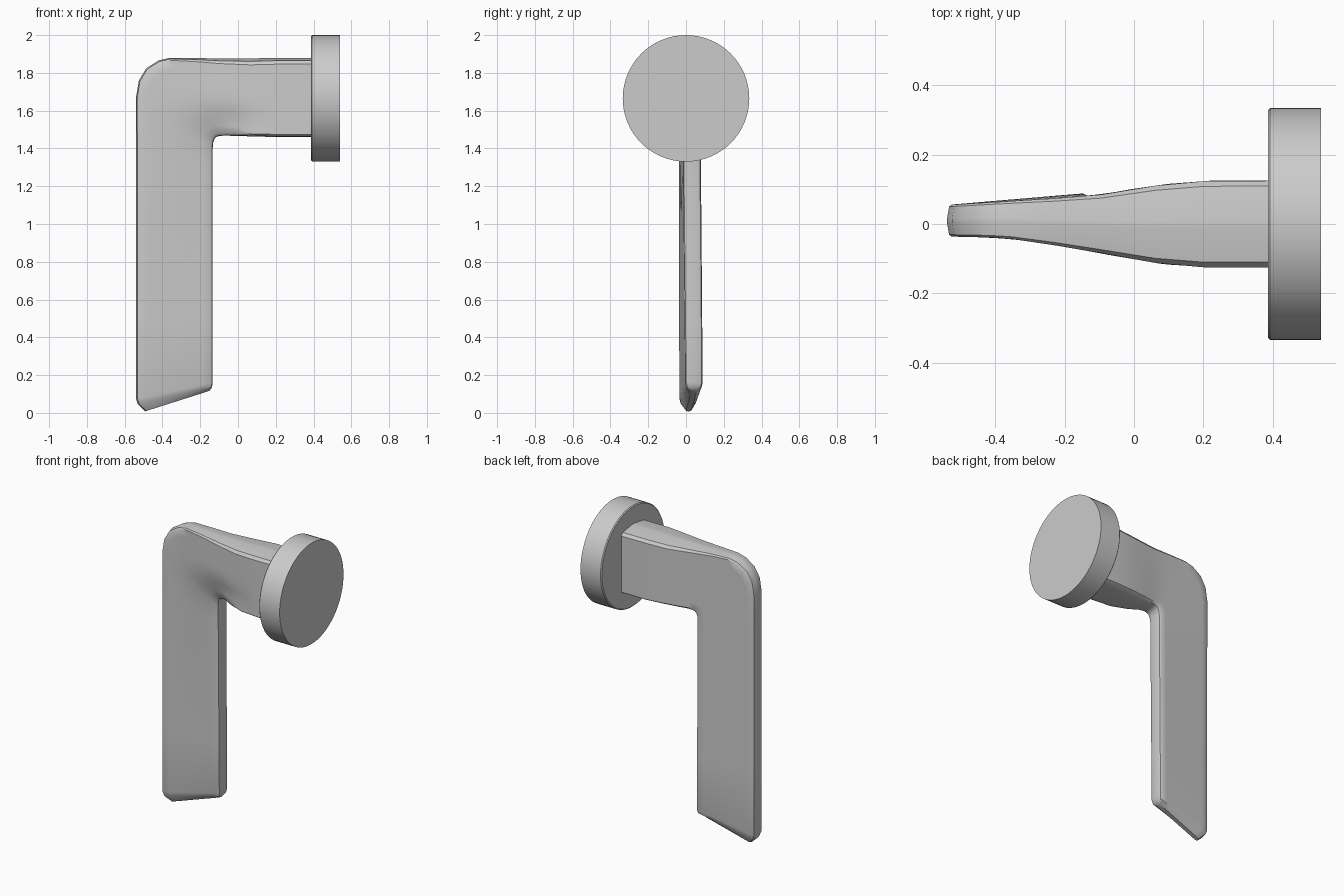
import bpy, bmesh, math
from mathutils import Vector

cube = bpy.data.objects.get("Cube")
if cube:
    bpy.data.objects.remove(cube)

metal = bpy.data.materials.new("satin_grey")
metal.use_nodes = True
grey = (0.6, 0.6, 0.6, 1)
metal.diffuse_color = grey
metal.node_tree.nodes["Principled BSDF"].inputs["Base Color"].default_value = grey


def finish(name, bm, angle):
    bmesh.ops.recalc_face_normals(bm, faces=bm.faces)
    mesh = bpy.data.meshes.new(name)
    bm.to_mesh(mesh)
    bm.free()
    mesh.materials.append(metal)
    obj = bpy.data.objects.new(name, mesh)
    bpy.context.collection.objects.link(obj)
    bpy.ops.object.select_all(action="DESELECT")
    obj.select_set(True)
    bpy.context.view_layer.objects.active = obj
    bpy.ops.object.shade_smooth_by_angle(angle=math.radians(angle))
    return obj


def smooth(a, b, v):
    t = min(1, max(0, (v - a) / (b - a)))
    return t * t * (3 - 2 * t)


def lookup(table, x):
    for (x0, y0), (x1, y1) in zip(table, table[1:]):
        if x <= x1:
            return y0 + (y1 - y0) * max(0, x - x0) / (x1 - x0)
    return table[-1][1]


# Thickness of the lever: thin twisted blade growing into a thick neck
FRONT = [(-.54, -.036), (-.38, -.04), (-.3, -.05), (-.2, -.066), (-.1, -.083),
         (0, -.104), (.08, -.115), (.17, -.125), (.4, -.125)]
BACK = [(-.54, .055), (-.13, .08), (-.08, .087), (0, .102), (.1, .116), (.22, .125), (.4, .125)]


def depth(x, z):
    along = min(1, max(0, (x + .54) / .41))
    low = 1 - smooth(0, 1.4, z)
    blade_front = -.037 + along * (.022 + .013 * low)
    w = max(smooth(1.38, 1.68, z), smooth(-.16, .08, x))
    front = blade_front * (1 - w) + lookup(FRONT, x) * w
    back = lookup(BACK, x) + .01 * along * low * (x < -.1)
    return front, back


# Sections along the lever: inner edge (x, z), outer edge (x, z), thickness scale
SECTIONS = [
    (.40, 1.46, .40, 1.88, 1), (.22, 1.46, .2, 1.88, 1), (.1, 1.463, .06, 1.876, 1),
    (0, 1.466, -.1, 1.876, 1), (-.07, 1.468, -.24, 1.879, 1), (-.1, 1.466, -.36, 1.88, 1),
    (-.115, 1.46, -.42, 1.866, 1), (-.125, 1.45, -.485, 1.825, 1),
    (-.132, 1.43, -.525, 1.76, 1), (-.134, 1.4, -.54, 1.67, 1),
    (-.134, 1.3, -.54, 1.45, 1), (-.134, .5, -.54, .5, 1),
    (-.134, .16, -.54, .075, 1), (-.138, .136, -.53, .045, .85),
    (-.15, .117, -.492, .008, .3)]
STEPS = 10


def section(ix, iz, ox, oz, scale):
    inner, outer = Vector((ix, iz)), Vector((ox, oz))
    width = (outer - inner).length
    crown = .016 + .018 * smooth(-.4, .1, ox)
    # inner rim, broad face, crowned outer rim
    half = [(0, .6), (.004, .88), (.014, 1)]
    half += [(.014 + (width - .014 - crown) * i / STEPS, 1) for i in range(1, STEPS + 1)]
    half += [(width - crown * .45, .88), (width, .1)]
    loop = []
    for side, points in ((0, half), (1, reversed(half))):
        for u, f in points:
            p = inner.lerp(outer, u / width)
            ys = depth(p.x, p.y)
            mid = (ys[0] + ys[1]) / 2
            loop.append((p.x, mid + (ys[side] - mid) * f * scale, p.y))
    return loop


bm = bmesh.new()
rings = [[bm.verts.new(p) for p in section(*s)] for s in SECTIONS]
for a, b in zip(rings, rings[1:]):
    for i in range(len(a)):
        j = (i + 1) % len(a)
        bm.faces.new((a[i], a[j], b[j], b[i]))
bm.faces.new(rings[0])
bm.faces.new(rings[-1])
finish("lever_handle", bm, 35)

# Round mounting plate with a softened inner rim
bm = bmesh.new()
profile = [(.387, .329), (.393, .335), (.54, .335)]
plate = []
for x, r in profile:
    angles = [math.tau * i / 64 for i in range(64)]
    plate.append([bm.verts.new((x, r * math.cos(t), 1.665 + r * math.sin(t))) for t in angles])
for a, b in zip(plate, plate[1:]):
    for i in range(64):
        j = (i + 1) % 64
        bm.faces.new((a[i], a[j], b[j], b[i]))
bm.faces.new(plate[0])
bm.faces.new(plate[-1])
finish("mounting_plate", bm, 30)
